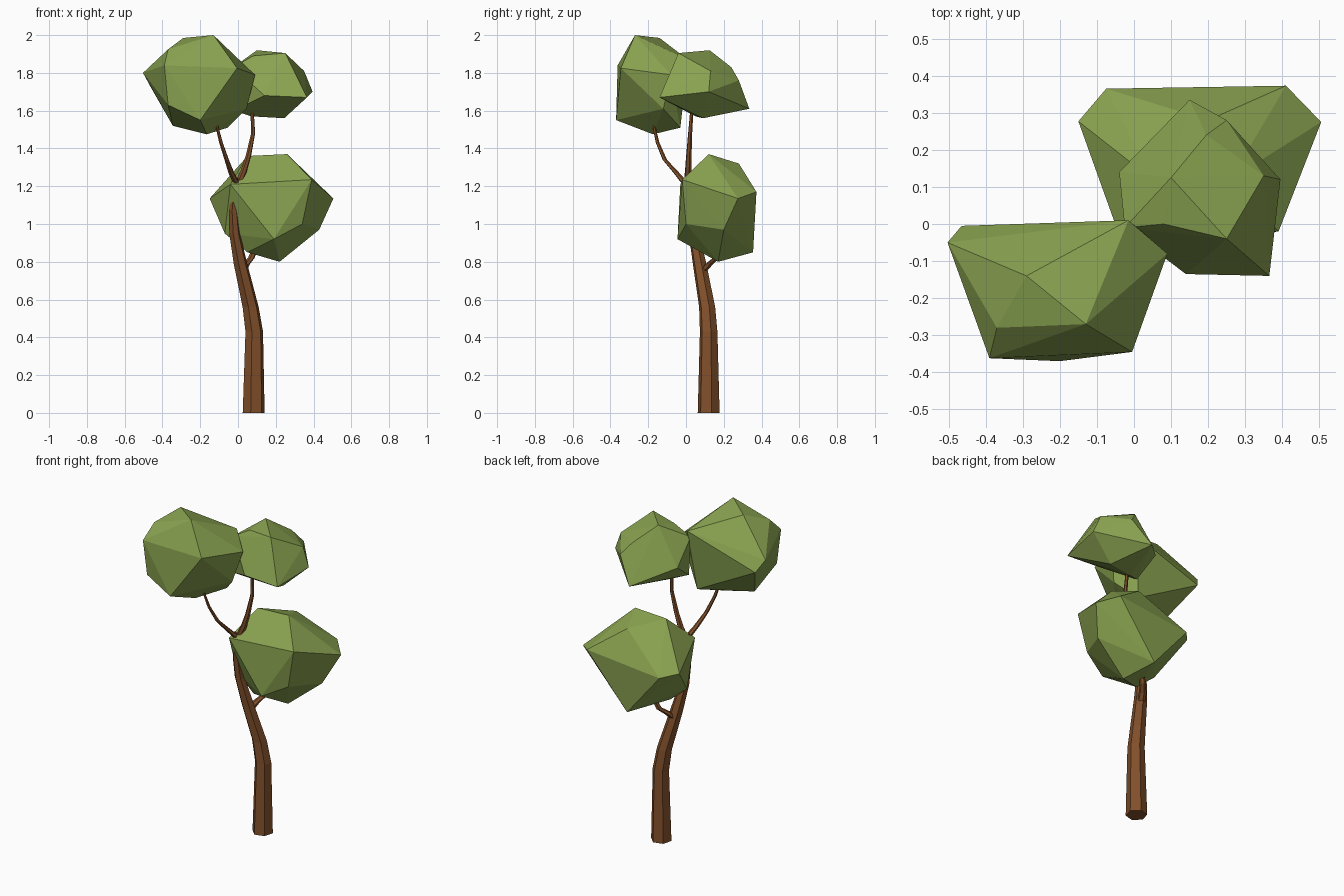
import bpy, bmesh
from math import cos, sin, tau
from mathutils import Vector


def material(name, color):
    m = bpy.data.materials.new(name)
    m.diffuse_color = color
    return m


BARK = material("bark", (0.22, 0.08, 0.024, 1))
LEAF = material("leaf", (0.25, 0.36, 0.08, 1))


def finish(bm, name, mat):
    bmesh.ops.recalc_face_normals(bm, faces=bm.faces)
    mesh = bpy.data.meshes.new(name)
    bm.to_mesh(mesh)
    bm.free()
    mesh.materials.append(mat)
    bpy.context.collection.objects.link(bpy.data.objects.new(name, mesh))


def limb(name, path, sides=6, turn=0.26):
    """Tapered tube through (x, y, z, radius) stations."""
    bm = bmesh.new()
    angles = [turn + tau * i / sides for i in range(sides)]
    rings = [[bm.verts.new((x + r * cos(a), y + r * sin(a), z)) for a in angles]
             for x, y, z, r in path]
    for a, b in zip(rings, rings[1:]):
        for i in range(sides):
            j = (i + 1) % sides
            bm.faces.new((a[i], a[j], b[j], b[i]))
    bm.faces.new(rings[0])
    bm.faces.new(rings[-1])
    finish(bm, name, BARK)


def foliage(name, corners):
    """Faceted clump: the convex hull of its corner points."""
    bm = bmesh.new()
    for c in corners:
        bm.verts.new(Vector(c))
    bmesh.ops.convex_hull(bm, input=bm.verts)
    loose = [v for v in bm.verts if not v.link_faces]
    bmesh.ops.delete(bm, geom=loose, context='VERTS')
    finish(bm, name, LEAF)


# Trunk and branches
limb("trunk", [(.083, .12, 0, .06), (.086, .12, .43, .048), (.067, .112, .56, .044),
               (.013, .072, .79, .037), (-.018, .042, .95, .029), (-.025, .025, 1.07, .024),
               (-.01, .005, 1.24, .018)])
limb("left_branch", [(-.005, 0, 1.21, .02), (-.035, -.05, 1.27, .016), (-.06, -.112, 1.34, .012),
                     (-.09, -.15, 1.43, .010), (-.11, -.168, 1.51, .008), (-.12, -.17, 1.58, .007)])
limb("right_branch", [(-.005, .005, 1.2, .02), (.03, .012, 1.28, .018), (.055, .015, 1.36, .015),
                      (.08, .022, 1.48, .011), (.072, .035, 1.66, .008)])
limb("low_branch", [(.02, .08, .74, .022), (.04, .12, .785, .022), (.07, .16, .82, .018),
                    (.11, .19, .92, .012)])

# Leaf clumps
foliage("left_foliage", [
    (-.13, -.27, 2.0), (-.29, -.14, 1.985), (-.37, -.28, 1.925), (-.503, -.05, 1.8),
    (-.465, -.005, 1.73), (-.39, -.362, 1.84), (-.37, -.35, 1.63), (-.2, -.37, 1.55),
    (-.005, -.345, 1.825), (.09, -.08, 1.79), (-.015, .01, 1.87), (.045, -.12, 1.61),
    (-.055, -.03, 1.51), (-.165, -.175, 1.475), (-.345, -.17, 1.52)])
foliage("right_foliage", [
    (.15, .335, 1.61), (.25, .28, 1.76), (.195, .24, 1.83), (.35, .13, 1.81),
    (.395, .12, 1.7), (.365, -.14, 1.67), (.14, -.135, 1.68), (.25, -.04, 1.905),
    (.1, .125, 1.92), (.08, 0, 1.89), (-.025, -.01, 1.83), (-.04, .14, 1.7),
    (.245, .09, 1.56), (-.02, 0, 1.6), (.07, .05, 1.57)])
foliage("low_foliage", [
    (-.15, .277, 1.135), (-.075, .365, 1.12), (.41, .373, 1.17), (.505, .275, 1.135),
    (.39, -.02, 1.235), (-.04, -.03, 1.21), (.26, .12, 1.37), (.05, .12, 1.36),
    (.19, -.045, .92), (.43, .2, .97), (.22, .17, .8), (.05, .08, .85),
    (-.07, .09, .95), (.15, .355, .85), (.2, .28, 1.32), (.34, 0, 1.0)])
